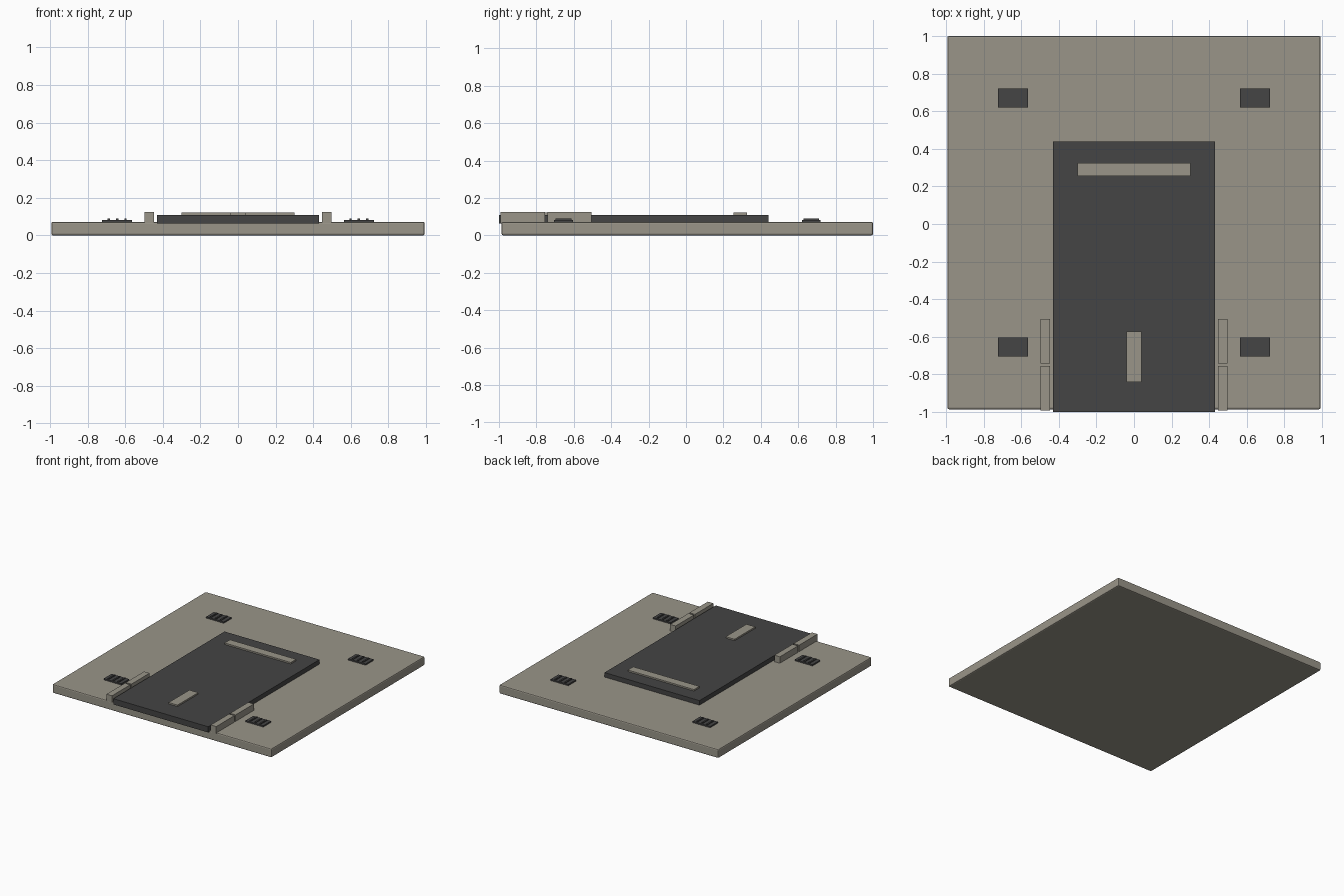
import bpy

if "Cube" in bpy.data.objects:
    bpy.data.objects.remove(bpy.data.objects["Cube"])


def material(name, rgb):
    m = bpy.data.materials.new(name)
    m.diffuse_color = (*rgb, 1.0)
    m.use_nodes = True
    m.node_tree.nodes["Principled BSDF"].inputs["Base Color"].default_value = m.diffuse_color
    return m


STONE = material("warm grey", (0.32, 0.30, 0.25))
DARK = material("charcoal", (0.058, 0.058, 0.058))


def box(name, x, y, z, mat, bevel=0.0):
    """Box from (min, max) ranges on each axis, with optional chamfered edges."""
    bpy.ops.mesh.primitive_cube_add(size=1)
    ob = bpy.context.object
    ob.name = name
    ob.data.name = name
    for v in ob.data.vertices:
        v.co = [r[0] if c < 0 else r[1] for c, r in zip(v.co, (x, y, z))]
    ob.data.materials.append(mat)
    if bevel:
        mod = ob.modifiers.new("Bevel", "BEVEL")
        mod.width = bevel
        mod.segments = 2
    return ob


TOP = 0.072   # top of the base slab
DECK = 0.109  # top of the dark deck

# Base slab and raised deck
box("base_slab", (-0.993, 0.993), (-0.986, 1.0), (0.0, TOP), STONE, 0.009)
box("deck", (-0.43, 0.43), (-1.0, 0.44), (TOP - 0.01, DECK), DARK)

# Pale markings on the deck
box("cross_strip", (-0.30, 0.30), (0.255, 0.325), (DECK - 0.005, 0.121), STONE)
box("centre_strip", (-0.04, 0.04), (-0.84, -0.572), (DECK - 0.005, 0.121), STONE)

for side, s in (("left", -1), ("right", 1)):
    # Two kerb blocks beside the deck
    for part, y in (("front", (-0.992, -0.755)), ("rear", (-0.741, -0.505))):
        x = sorted((s * 0.447, s * 0.497))
        box(f"{side}_{part}_kerb", x, y, (TOP - 0.005, 0.125), STONE)

    # Ribbed pads near the corners
    for part, cy in (("front", -0.655), ("rear", 0.67)):
        cx = s * 0.643
        box(f"{side}_{part}_pad", (cx - 0.08, cx + 0.08), (cy - 0.05, cy + 0.05),
            (TOP - 0.005, 0.083), DARK)
        for i in (-1, 0, 1):
            rx = cx + i * 0.045
            box(f"{side}_{part}_pad_rib_{i + 2}", (rx - 0.006, rx + 0.006),
                (cy - 0.042, cy + 0.042), (0.08, 0.09), DARK)
